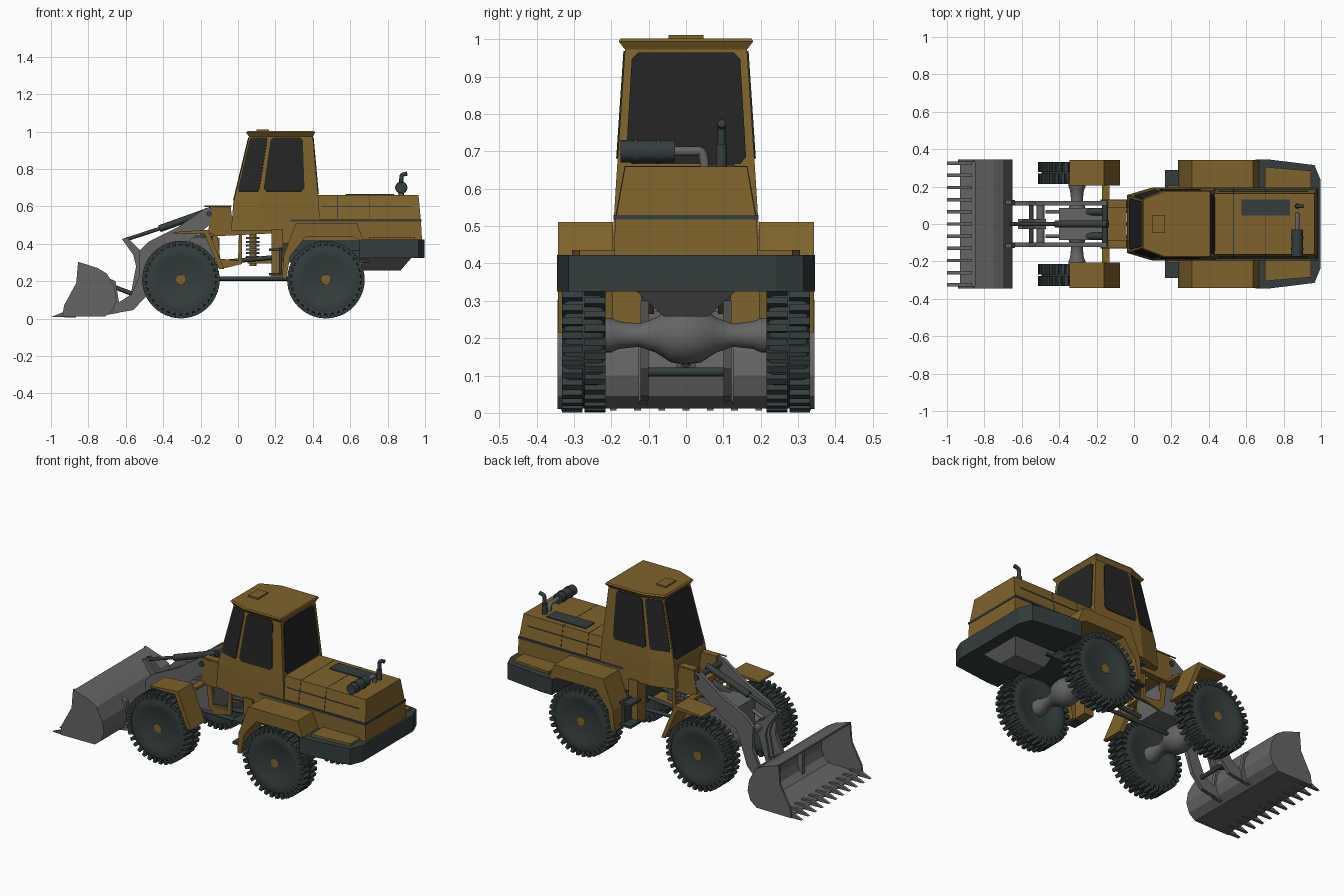
import bpy, bmesh, math
from mathutils import Vector

cube = bpy.data.objects.get("Cube")
if cube:
    bpy.data.objects.remove(cube, do_unlink=True)


def material(name, rgb):
    m = bpy.data.materials.new(name)
    m.use_nodes = True
    col = (*rgb, 1)
    m.diffuse_color = col
    node = next(n for n in m.node_tree.nodes if n.type == 'BSDF_PRINCIPLED')
    node.inputs["Base Color"].default_value = col
    return m


YELLOW = material("ochre_paint", (0.21, 0.125, 0.025))
SLATE = material("dark_slate", (0.035, 0.047, 0.047))
GLASS = material("dark_glass", (0.018, 0.018, 0.018))
GREY = material("grey_steel", (0.13, 0.13, 0.13))


def finish(name, bm, mat, mirror=False, smooth=False):
    bmesh.ops.recalc_face_normals(bm, faces=bm.faces)
    me = bpy.data.meshes.new(name)
    bm.to_mesh(me)
    bm.free()
    me.materials.append(mat)
    if smooth:
        for p in me.polygons:
            p.use_smooth = True
        me.set_sharp_from_angle(angle=math.radians(35))
    ob = bpy.data.objects.new(name, me)
    bpy.context.scene.collection.objects.link(ob)
    if mirror:
        mod = ob.modifiers.new("mirror", 'MIRROR')
        mod.use_axis = (False, True, False)
        mod.use_clip = False
        mod.use_mirror_merge = False
    return ob


def add_loft(bm, rings, caps=True):
    vs = [[bm.verts.new(p) for p in r] for r in rings]
    n = len(vs[0])
    for a, b in zip(vs, vs[1:]):
        for i in range(n):
            j = (i + 1) % n
            bm.faces.new((a[i], a[j], b[j], b[i]))
    if caps:
        bm.faces.new(vs[0])
        bm.faces.new(vs[-1])


def loft(name, rings, mat, mirror=False, smooth=False):
    bm = bmesh.new()
    add_loft(bm, rings)
    return finish(name, bm, mat, mirror, smooth)


def prism(name, pts, y0, y1, mat, mirror=False):
    return loft(name, [[(x, y, z) for x, z in pts] for y in (y0, y1)], mat, mirror)


def rect(x0, x1, y0, y1, z):
    return [(x0, y0, z), (x1, y0, z), (x1, y1, z), (x0, y1, z)]


def box(name, xs, ys, zs, mat, mirror=False):
    return loft(name, [rect(*xs, *ys, z) for z in zs], mat, mirror)


def circle(c, axis, r, n):
    q = Vector(axis).to_track_quat('Z', 'Y')
    return [Vector(c) + q @ Vector((r * math.cos(t), r * math.sin(t), 0))
            for t in (2 * math.pi * i / n for i in range(n))]


def rod(name, p, q, r, mat, mirror=False, n=16):
    d = Vector(q) - Vector(p)
    return loft(name, [circle(p, d, r, n), circle(q, d, r, n)], mat, mirror, True)


def lathe(name, x, z, prof, mat, mirror=False, n=48):
    # profile pairs are radius and y
    rings = [circle((x, y, z), (0, 1, 0), max(r, 0.001), n) for r, y in prof]
    return loft(name, rings, mat, mirror, True)


def pipe(name, pts, r, mat):
    cu = bpy.data.curves.new(name, 'CURVE')
    cu.dimensions = '3D'
    cu.bevel_depth, cu.bevel_resolution, cu.use_fill_caps = r, 3, True
    sp = cu.splines.new('NURBS')
    sp.points.add(len(pts) - 1)
    for p, co in zip(sp.points, pts):
        p.co = (*co, 1)
    sp.use_endpoint_u, sp.order_u = True, 3
    cu.materials.append(mat)
    bpy.context.scene.collection.objects.link(bpy.data.objects.new(name, cu))


# Wheels and axles
TYRE = [(.108, .225), (.125, .217), (.165, .216), (.183, .222), (.19, .235), (.19, .313),
        (.183, .325), (.165, .331), (.125, .33), (.108, .322)]
RIM = [(0, .25), (.095, .25), (.1, .23), (.114, .224), (.114, .324), (.104, .32),
       (.097, .297), (.05, .297), (.044, .316), (.028, .316), (.026, .324), (0, .324)]
HALF_AXLE = [(.078, 0), (.073, .04), (.047, .08), (.031, .125), (.037, .18), (.046, .2), (.046, .255)]
AXLE = [(r, -y) for r, y in HALF_AXLE[:0:-1]] + HALF_AXLE
WZ = .208
for end, wx in (("front", -.305), ("rear", .47)):
    lathe(end + "_tyres", wx, WZ, TYRE, SLATE, True)
    lathe(end + "_rims", wx, WZ, RIM, YELLOW, True)
    lathe(end + "_axle", wx, WZ, AXLE, GREY, n=32)
    bm = bmesh.new()
    for i in range(68):
        a = math.pi * i / 34
        u, t = Vector((math.cos(a), 0, math.sin(a))), Vector((-math.sin(a), 0, math.cos(a)))
        ya, yb = (.215, .271) if i % 2 else (.277, .332)
        add_loft(bm, [[Vector((wx, y, WZ)) + u * r + t * s * w
                       for y, s in ((ya, -1), (yb, -1), (yb, 1), (ya, 1))]
                      for r, w in ((.172, .012), (.207, .009))])
    finish(end + "_tread_lugs", bm, SLATE, True)
    bm = bmesh.new()
    for i in range(8):
        a = math.pi * i / 4
        c = Vector((wx + .074 * math.cos(a), .296, WZ + .074 * math.sin(a)))
        add_loft(bm, [circle(c + Vector((0, d, 0)), (0, 1, 0), .009, 8) for d in (0, .005)])
    finish(end + "_wheel_bolts", bm, SLATE, True)

# Fenders
prism("front_fenders", [(-.345, .452), (-.345, .462), (-.16, .475), (-.075, .265),
                        (-.1, .265), (-.18, .452)], .205, .342, YELLOW, True)
prism("rear_fenders", [(.235, .215), (.245, .34), (.31, .511), (.635, .511), (.67, .42),
                       (.645, .42), (.62, .435), (.36, .435), (.28, .335), (.258, .215)],
      .195, .343, YELLOW, True)

# Cab shell
def hexa(x0, xm, x1, yf, y, z):
    return [Vector(p) for p in ((x0, -yf, z), (xm, -y, z), (x1, -y, z),
                                (x1, y, z), (xm, y, z), (x0, yf, z))]


sill, top = hexa(-.025, .11, .432, .15, .187, .62), hexa(.06, .165, .4, .125, .163, .975)
loft("cab", [hexa(-.037, .1, .44, .155, .196, .47), sill, top], YELLOW)
loft("cab_roof", [hexa(.06, .165, .4, .125, .163, .972), hexa(.043, .16, .412, .135, .18, .994),
                  hexa(.05, .165, .407, .13, .175, 1.002)], YELLOW)
box("roof_hatch", (.1, .165), (-.047, .047), (.998, 1.011), YELLOW)


# Cab windows: chamfered plates on the shell faces
def pane(name, i, u0, u1, v0, v1, c=.05):
    j = (i + 1) % 6
    normal = (sill[j] - sill[i]).cross(top[i] - sill[i]).normalized()
    uv = [(u0 + c, v0), (u1 - c, v0), (u1, v0 + c), (u1, v1 - c),
          (u1 - c, v1), (u0 + c, v1), (u0, v1 - c), (u0, v0 + c)]
    pts = [sill[i].lerp(sill[j], u).lerp(top[i].lerp(top[j], u), v) for u, v in uv]
    loft(name, [[p + normal * d for p in pts] for d in (-.003, .004)], GLASS)


pane("windscreen", 5, .04, .96, .03, .98)
pane("rear_window", 2, .06, .94, .13, .97)
for i, (u0, u1), nm in ((0, (.07, .95), "quarter"), (4, (.05, .93), "quarter"),
                        (1, (.05, .77), "door"), (3, (.23, .95), "door")):
    pane(f"{nm}_window_{i}", i, u0, u1, .17, .98)

# Engine hood, trim strip and side decks
loft("hood_base", [rect(.24, .985, -.192, .192, .4), rect(.24, .978, -.19, .19, .522)], YELLOW)
loft("hood", [rect(.4, .978, -.187, .187, .522), rect(.4, .965, -.163, .163, .66)], YELLOW)
box("trim_strip", (.28, .981), (-.194, .194), (.518, .53), SLATE)
box("hood_grille", (.575, .835), (.045, .13), (.658, .666), SLATE)
for x in (.53, .7):
    loft("hood_seam", [rect(x, x + .004, -.188, .188, .53), rect(x, x + .004, -.164, .164, .661)], SLATE)
loft("panel_seam", [rect(.45, .93, -.177, .177, .597), rect(.45, .93, -.1765, .1765, .601)], SLATE)
loft("side_decks", [[(.7, .18, z), (.945, .18, z), (.945, .285, z), (.7, .305, z)]
                    for z in (.41, .436)], YELLOW, True)

# Counterweight and belly
outline = [(.65, .345), (.72, .345), (.965, .315), (.996, .24)]
outline += [(x, -y) for x, y in reversed(outline)]
loft("counterweight", [[(x, y, z) for x, y in outline] for z in (.325, .422)], SLATE)
loft("belly_pan", [rect(.67, .87, -.06, .06, .258), rect(.65, .93, -.135, .135, .328)], GREY)
box("rear_chassis", (.2, .7), (-.12, .12), (.3, .45), SLATE)
box("side_frames", (.3, .66), (.1, .192), (.36, .42), SLATE, True)

# Steps and tanks under the cab
box("side_tanks", (.18, .24), (.12, .205), (.22, .48), YELLOW, True)
for z in (.23, .36):
    box("step", (.165, .238), (.19, .29), (z, z + .014), SLATE, True)
box("step_bracket", (.22, .235), (.2, .27), (.24, .38), SLATE, True)

# Exhaust and air pipe
rod("muffler", (.873, -.175, .7), (.873, -.03, .7), .03, SLATE)
for y in (-.14, -.08):
    rod("muffler_band", (.873, y, .7), (.873, y + .012, .7), .033, SLATE)
pipe("muffler_pipe", [(.873, -.04, .7), (.873, .02, .7), (.873, .05, .7), (.873, .05, .65)], .013, GREY)
pipe("exhaust_stack", [(.873, .095, .65), (.873, .095, .72), (.873, .095, .765),
                       (.885, .095, .772), (.905, .095, .775)], .011, SLATE)
rod("stack_base", (.873, .095, .655), (.873, .095, .72), .015, SLATE)

# Front frame and articulation joint
prism("loader_tower", [(-.14, .605), (-.04, .605), (-.025, .48), (.18, .48), (.18, .455),
                       (-.12, .44), (-.16, .46)], .085, .125, YELLOW, True)
box("tower_bridge", (-.14, -.04), (-.09, .09), (.45, .5), YELLOW)
prism("frame_plate", [(-.14, .45), (-.11, .45), (-.095, .32), (0, .31), (.005, .45), (.022, .45),
                      (.022, .292), (-.09, .265), (-.125, .3)], .085, .1, YELLOW, True)
box("front_chassis", (-.4, -.1), (-.085, .085), (.27, .43), GREY)
box("fender_bracket", (-.17, -.13), (.08, .21), (.44, .455), YELLOW, True)
rod("joint_post", (.08, 0, .28), (.08, 0, .47), .018, YELLOW)
for i in range(6):
    z = .325 + i * .02
    rod("joint_ring", (.08, 0, z), (.08, 0, z + .01), .036, YELLOW if i % 5 == 0 else GREY)
box("joint_arm", (.05, .22), (-.06, .06), (.295, .315), YELLOW)
rod("drive_shaft", (-.3, 0, .213), (.46, 0, .213), .011, SLATE)
rod("steering_ram", (-.1, .07, .3), (.22, .07, .33), .012, SLATE, True)

# Loader arms, bell crank and rams
prism("loader_arms", [(-.145, .595), (-.175, .59), (-.32, .49), (-.48, .41), (-.53, .36),
                      (-.525, .23), (-.57, .13), (-.655, .075), (-.65, .03), (-.56, .045),
                      (-.49, .12), (-.45, .24), (-.42, .32), (-.3, .38), (-.14, .51)],
      .1, .122, GREY, True)
prism("bell_crank", [(-.62, .425), (-.595, .435), (-.53, .37), (-.47, .34), (-.5, .27),
                     (-.55, .12), (-.575, .12), (-.545, .28), (-.56, .34)], .012, .026, GREY, True)
rod("arm_cross_tube", (-.5, -.11, .32), (-.5, .11, .32), .022, GREY)
rod("lower_cross_tube", (-.55, -.11, .11), (-.55, .11, .11), .012, SLATE)
rod("tilt_ram", (-.42, 0, .48), (-.14, 0, .58), .019, SLATE)
rod("tilt_ram_rod", (-.605, 0, .42), (-.4, 0, .487), .01, SLATE)
rod("bucket_link", (-.56, 0, .13), (-.665, 0, .17), .012, SLATE)
rod("lift_rams", (-.37, .065, .37), (-.12, .065, .46), .02, SLATE, True)
rod("lift_ram_rods", (-.47, .065, .33), (-.36, .065, .375), .01, GREY, True)
rod("arm_pivot", (-.155, -.13, .56), (-.155, .13, .56), .016, SLATE)
rod("tower_rails", (-.18, .126, .6), (-.035, .126, .6), .004, YELLOW, True)

# Bucket shell, cheeks and teeth
back = [(-.93, .012), (-.71, .012), (-.668, .045), (-.65, .1), (-.66, .165), (-.7, .24), (-.75, .27), (-.85, .302)]
inner = [(-.85, .29), (-.755, .257), (-.712, .23), (-.675, .16), (-.666, .1), (-.68, .055), (-.715, .026), (-.93, .02)]
prism("bucket_shell", back + inner, -.338, .338, GREY)
prism("bucket_cheeks", [(-.94, .01), (-.93, .07), (-.865, .19), (-.855, .304)] + back[:0:-1],
      .332, .344, GREY, True)
for i in range(11):
    y = -.325 + .065 * i
    prism("bucket_tooth", [(-1, .008), (-.93, .036), (-.865, .03), (-.865, .006)],
          y - .009, y + .009, GREY)
for y in (-.115, .115):
    prism("bucket_bracket", [(-.7, .02), (-.64, .03), (-.635, .08), (-.655, .2), (-.7, .22)],
          y - .012, y + .012, GREY)
